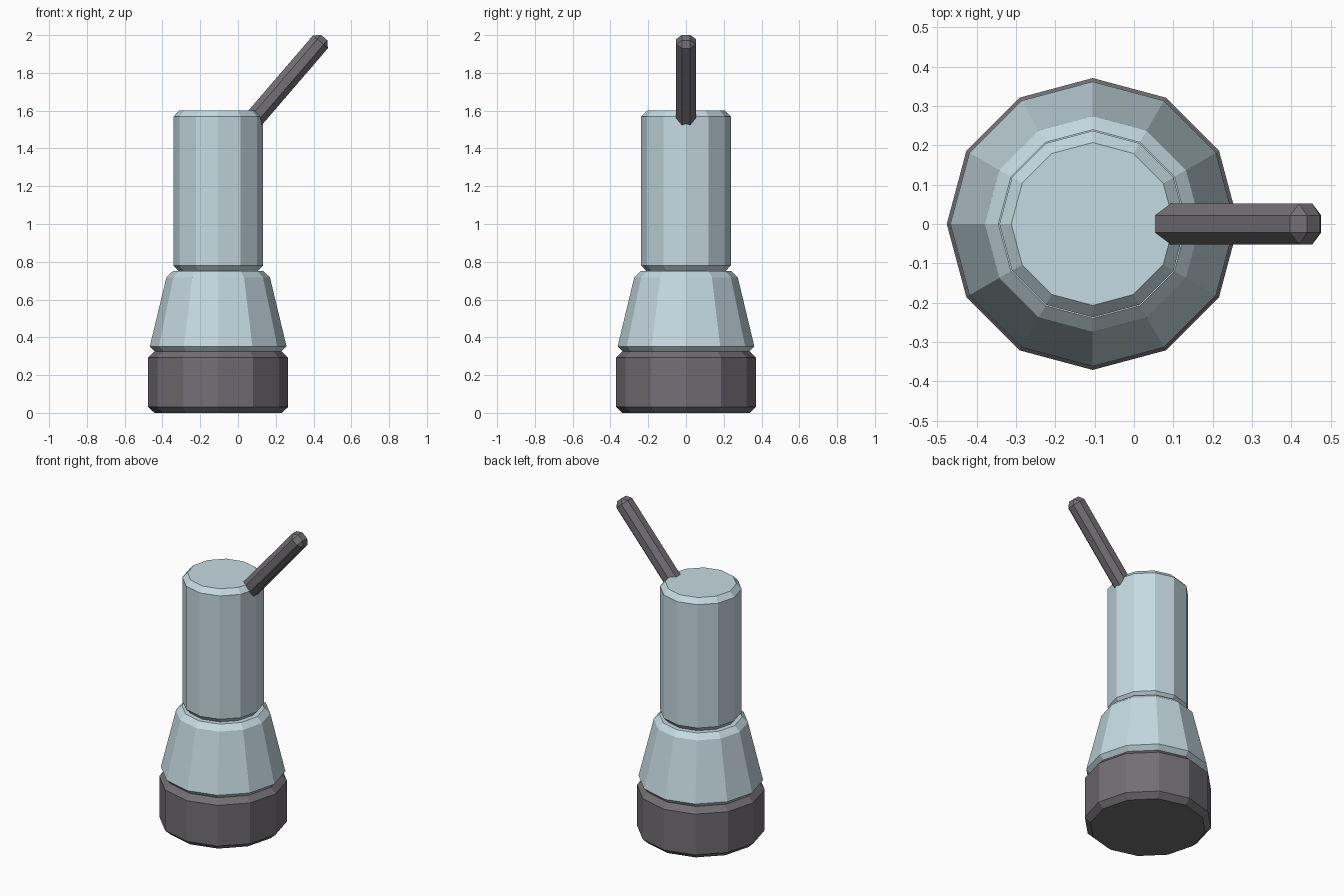
import bpy, bmesh, math
from mathutils import Matrix, Vector

if "Cube" in bpy.data.objects:
    bpy.data.objects.remove(bpy.data.objects["Cube"])

AXIS_X = -0.105   # centre of the round body
SIDES = 12


def material(name, rgb):
    m = bpy.data.materials.new(name)
    m.diffuse_color = (*rgb, 1)
    m.use_nodes = True
    m.node_tree.nodes["Principled BSDF"].inputs["Base Color"].default_value = m.diffuse_color
    return m


def finish(name, bm, mat):
    bmesh.ops.recalc_face_normals(bm, faces=bm.faces)
    me = bpy.data.meshes.new(name)
    bm.to_mesh(me)
    bm.free()
    me.materials.append(mat)
    ob = bpy.data.objects.new(name, me)
    bpy.context.collection.objects.link(ob)
    return ob


def lathe(name, profile, mat):
    """Closed faceted solid from (radius, height) rings."""
    bm = bmesh.new()
    rings = []
    for r, z in profile:
        angles = [2 * math.pi * i / SIDES for i in range(SIDES)]
        rings.append([bm.verts.new((AXIS_X + r * math.cos(a), r * math.sin(a), z)) for a in angles])
    for lo, hi in zip(rings, rings[1:]):
        for i in range(SIDES):
            j = (i + 1) % SIDES
            bm.faces.new((lo[i], lo[j], hi[j], hi[i]))
    bm.faces.new(rings[0][::-1])
    bm.faces.new(rings[-1])
    return finish(name, bm, mat)


blue = material("pale_blue", (0.56, 0.70, 0.75))
dark = material("dark_grey", (0.17, 0.16, 0.175))

# Chamfered foot, tapered shoulder and upper cylinder
lathe("base", [(0.337, 0), (0.371, 0.032), (0.371, 0.292), (0.337, 0.325)], dark)
lathe("tapered_body", [(0.33, 0.32), (0.362, 0.352), (0.274, 0.718), (0.24, 0.75)], blue)
lathe("upper_body", [(0.207, 0.748), (0.237, 0.78), (0.237, 1.568), (0.207, 1.6)], blue)

# Slanted square rod with chamfered edges, its lower end sunk in the body
length, width = 0.65, 0.104
tilt = Matrix.Rotation(math.radians(40.7), 4, 'Y')
tip = Vector((0.456, 0, 1.987))
bm = bmesh.new()
bmesh.ops.create_cube(bm, size=1, matrix=Matrix.Diagonal((width, width, length, 1)))
bmesh.ops.bevel(bm, geom=bm.edges[:], offset=0.03, segments=1, affect='EDGES')
centre = tip - tilt @ Vector((0, 0, length / 2))
bm.transform(Matrix.Translation(centre) @ tilt)
finish("slanted_rod", bm, dark)
